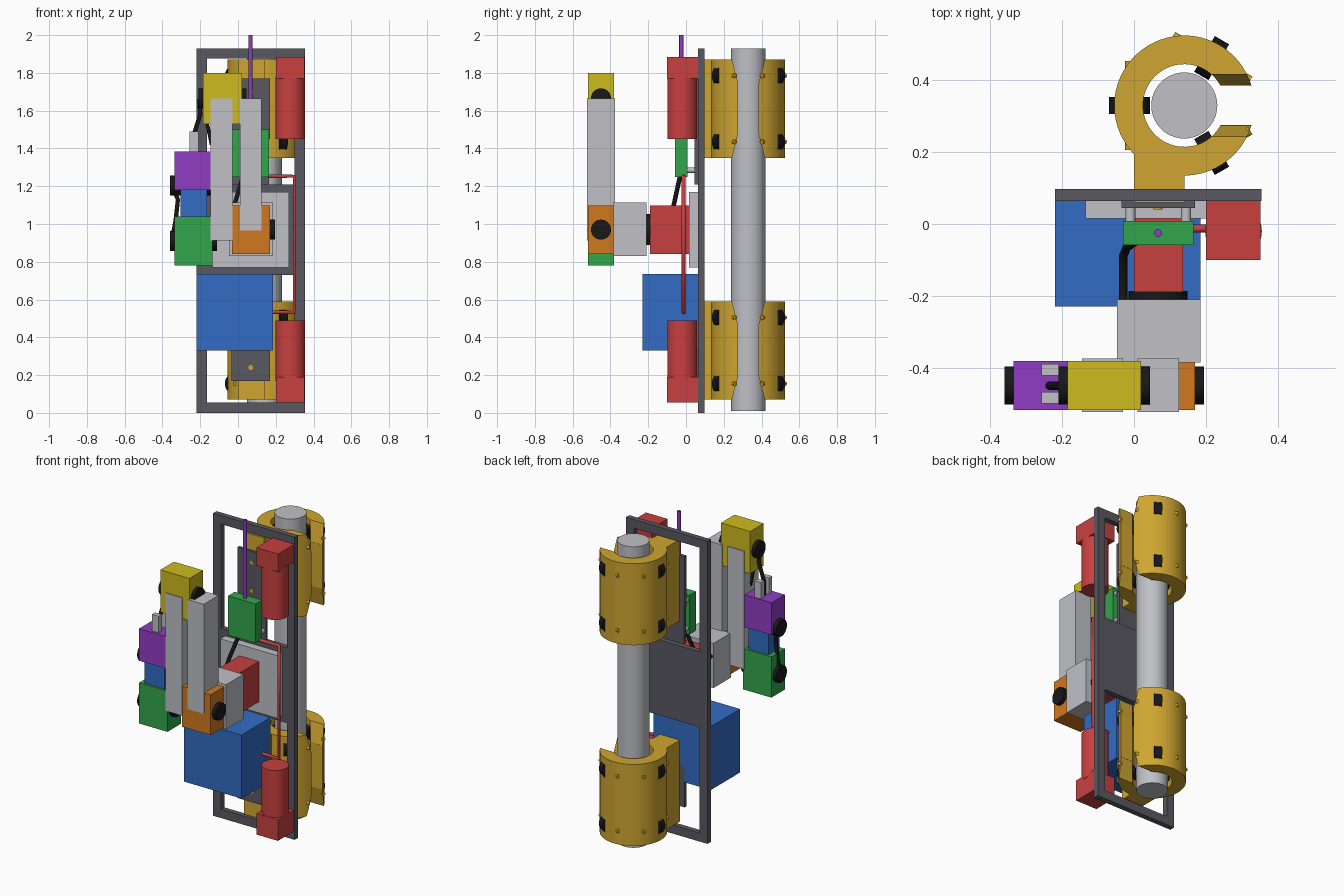
import bpy
import bmesh
import math
from mathutils import Vector

if "Cube" in bpy.data.objects:
    bpy.data.objects.remove(bpy.data.objects["Cube"], do_unlink=True)


def material(name, r, g, b):
    m = bpy.data.materials.new(name)
    m.use_nodes = True
    col = tuple((c / 255) ** 2.2 for c in (r, g, b)) + (1,)
    m.diffuse_color = col
    m.node_tree.nodes["Principled BSDF"].inputs["Base Color"].default_value = col
    return m


DARK = material("dark grey", 90, 89, 97)
LIGHT = material("light grey", 190, 191, 197)
GOLD = material("gold", 207, 165, 52)
BLACK = material("black", 30, 30, 30)
RED = material("red", 199, 66, 66)
BLUE = material("blue", 54, 108, 196)
GREEN = material("green", 54, 164, 76)
PURPLE = material("purple", 143, 64, 194)
YELLOW = material("yellow", 205, 185, 36)
ORANGE = material("orange", 208, 120, 36)


def finish(name, bm, mat, smooth=False):
    bmesh.ops.recalc_face_normals(bm, faces=bm.faces)
    me = bpy.data.meshes.new(name)
    bm.to_mesh(me)
    bm.free()
    ob = bpy.data.objects.new(name, me)
    bpy.context.collection.objects.link(ob)
    if mat:
        me.materials.append(mat)
    if smooth:
        shade(ob)
    return ob


def shade(ob):
    bpy.ops.object.select_all(action='DESELECT')
    ob.select_set(True)
    bpy.context.view_layer.objects.active = ob
    bpy.ops.object.shade_smooth_by_angle(angle=math.radians(35))


def box(name, x, y, z, mat):
    """Box from (low, high) ranges."""
    bm = bmesh.new()
    bmesh.ops.create_cube(bm, size=1)
    for v in bm.verts:
        v.co = [(r[0] + r[1]) / 2 + c * (r[1] - r[0]) for r, c in zip((x, y, z), v.co)]
    return finish(name, bm, mat)


def rod(name, a, b, radius, mat, sides=32):
    """Cylinder between two points."""
    a, b = Vector(a), Vector(b)
    d = b - a
    bm = bmesh.new()
    bmesh.ops.create_cone(bm, cap_ends=True, segments=sides, radius1=radius,
                          radius2=radius, depth=d.length)
    rot = d.to_track_quat('Z', 'Y')
    for v in bm.verts:
        v.co = rot @ v.co + (a + b) / 2
    return finish(name, bm, mat, True)


def prism(name, points, offset, mat):
    """Closed outline swept along an offset."""
    bm = bmesh.new()
    face = bm.faces.new([bm.verts.new(p) for p in points])
    ext = bmesh.ops.extrude_face_region(bm, geom=[face])
    bmesh.ops.translate(bm, vec=offset,
                        verts=[g for g in ext["geom"] if isinstance(g, bmesh.types.BMVert)])
    return finish(name, bm, mat)


def cable(name, points, radius, mat):
    cu = bpy.data.curves.new(name, 'CURVE')
    cu.dimensions = '3D'
    cu.bevel_depth = radius
    cu.bevel_resolution = 3
    cu.use_fill_caps = True
    sp = cu.splines.new('POLY')
    sp.points.add(len(points) - 1)
    for p, co in zip(sp.points, points):
        p.co = (*co, 1)
    cu.materials.append(mat)
    ob = bpy.data.objects.new(name, cu)
    bpy.context.collection.objects.link(ob)


# Backing frame with centre panel
FY = (0.064, 0.098)
for side, x in (("right", (-0.22, -0.165)), ("left", (0.3, 0.355))):
    box("frame_bar_" + side, x, FY, (0, 1.93), DARK)
for part, z in (("bottom", (0, 0.055)), ("panel", (0.73, 1.21)), ("top", (1.875, 1.93))):
    box("frame_" + part, (-0.165, 0.3), FY, z, DARK)

# Vertical pole
CX, CY = 0.14, 0.33
rod("pole", (CX, CY, 0.01), (CX, CY, 1.93), 0.092, LIGHT, 48)


# Open ring clamps with flared mouths, wheels and mounting plates
def arc(radius, z, half_gap):
    t = math.asin(half_gap / radius)
    n = 56
    angles = [t + (2 * math.pi - 2 * t) * i / n for i in range(n + 1)]
    return [(CX + radius * math.cos(a), CY + radius * math.sin(a), z) for a in angles]


def clamp(label, mid):
    low, high = mid - 0.26, mid + 0.26
    gap, flare, depth = 0.055, 0.085, 0.12
    outline = arc(0.195, low, gap) + arc(0.115, low, gap)[::-1]
    ring = prism("clamp_ring_" + label, outline, (0, 0, high - low), GOLD)
    # mouth flare cut at both ends
    for end, inward in ((low, 1), (high, -1)):
        prof = [(0.15, CY + w, end + inward * h) for w, h in
                ((-flare, 0), (flare, 0), (gap, depth), (-gap, depth))]
        prof = [(x, y + (y - CY) * 0.02, z) for x, y, z in prof]
        out = [(x, y, end - inward * 0.02) for x, y, z in prof[:2]]
        cutter = prism("flare_cutter", [out[0], out[1], prof[1], prof[2], prof[3], prof[0]],
                       (0.3, 0, 0), None)
        cutter.hide_render = True
        mod = ring.modifiers.new("flare", 'BOOLEAN')
        mod.operation = 'DIFFERENCE'
        mod.solver = 'EXACT'
        mod.object = cutter
        bpy.context.view_layer.objects.active = ring
        bpy.ops.object.modifier_apply(modifier=mod.name)
        bpy.data.objects.remove(cutter, do_unlink=True)
    shade(ring)
    box("clamp_arm_" + label, (0, 0.14), (0.06, 0.2), (low, high), GOLD)
    box("clamp_plate_" + label, (-0.035, 0.17), (0.045, 0.064), (mid - 0.16, mid + 0.16), DARK)
    for dz in (-0.09, 0.09):
        rod("clamp_bolt_" + label, (0.067, 0.041, mid + dz), (0.067, 0.06, mid + dz), 0.013, GOLD, 16)
    for dz in (-0.175, 0.175):
        for deg in (60, 180, 300):
            a = math.radians(deg)
            c = Vector((CX + 0.1525 * math.cos(a), CY + 0.1525 * math.sin(a), mid + dz))
            t = Vector((-math.sin(a), math.cos(a), 0))
            rod("clamp_wheel_" + label, c - t * 0.023, c + t * 0.023, 0.0575, BLACK)
            rod("wheel_axle_" + label, c - t * 0.124, c + t * 0.124, 0.012, GOLD, 12)


clamp("upper", 1.61)
clamp("lower", 0.33)

# Battery box and arm base plate
box("battery_box", (-0.22, 0.185), (-0.23, 0.064), (0.33, 0.735), BLUE)
box("arm_base_plate", (-0.135, 0.27), (0.015, 0.064), (0.77, 1.17), LIGHT)

# Red actuators and their pipe
for label, body, cap in (("upper", (1.45, 1.78), (1.77, 1.885)),
                         ("lower", (0.17, 0.49), (0.055, 0.19))):
    rod("actuator_body_" + label, (0.277, -0.02, body[0]), (0.277, -0.02, body[1]), 0.079, RED, 40)
    box("actuator_cap_" + label, (0.2, 0.352), (-0.1, 0.064), cap, RED)
cable("actuator_pipe", [(0.16, -0.013, 1.253), (0.298, -0.013, 1.253),
                        (0.298, -0.013, 0.533), (0.18, -0.013, 0.533)], 0.011, RED)

# Control box with antenna
box("control_box", (-0.03, 0.165), (-0.058, 0.008), (1.25, 1.5), GREEN)
box("control_plate", (-0.03, 0.165), (0.045, 0.064), (1.21, 1.54), DARK)
for x in (-0.01, 0.145):
    for z in (1.285, 1.465):
        rod("control_standoff", (x, 0.005, z), (x, 0.05, z), 0.014, LIGHT, 16)
rod("antenna", (0.067, -0.025, 1.5), (0.067, -0.025, 2), 0.011, PURPLE, 16)

# Shoulder
box("shoulder_motor", (0, 0.137), (-0.19, 0.015), (0.84, 1.098), RED)
rod("shoulder_disc", (0.067, -0.212, 0.97), (0.067, -0.187, 0.97), 0.082, BLACK)
box("shoulder_block", (-0.047, 0.185), (-0.385, -0.21), (0.83, 1.115), LIGHT)
cable("shoulder_cable", [(0.03, -0.03, 1.26), (-0.02, -0.065, 1.1),
                         (-0.03, -0.09, 1.03), (-0.03, -0.215, 1.03)], 0.012, BLACK)

# Arm joints: motor boxes with a disc at each end
JY, JM = (-0.518, -0.382), -0.45


def joint(name, x, z, disc_z, mat):
    box(name, x, JY, z, mat)
    rod(name + "_discs", (x[0] - 0.025, JM, disc_z), (x[1] + 0.025, JM, disc_z), 0.053, BLACK)


joint("elbow_lower", (-0.032, 0.17), (0.84, 1.098), 0.97, ORANGE)
joint("elbow_upper", (-0.185, 0.02), (1.53, 1.8), 1.665, YELLOW)
joint("wrist_lower", (-0.335, -0.135), (0.78, 1.04), 0.91, GREEN)
joint("wrist_upper", (-0.335, -0.145), (1.18, 1.385), 1.205, PURPLE)
box("wrist_link", (-0.305, -0.165), (-0.505, -0.395), (1.03, 1.19), BLUE)

# Arm links
box("arm_link_inner", (0.01, 0.125), (-0.523, -0.375), (0.966, 1.665), LIGHT)
box("arm_link_outer", (-0.145, -0.03), (-0.523, -0.375), (0.913, 1.665), LIGHT)

# Gripper fingers and cables
for y in ((-0.5, -0.468), (-0.422, -0.39)):
    box("gripper_finger", (-0.257, -0.21), y, (1.38, 1.49), LIGHT)
cable("elbow_cable", [(-0.205, JM, 1.66), (-0.2, JM, 1.58), (-0.235, JM, 1.47),
                      (-0.235, JM, 1.38)], 0.012, BLACK)
cable("elbow_cable_short", [(-0.165, JM, 1.54), (-0.14, JM, 1.42)], 0.01, BLACK)
cable("wrist_cable", [(-0.35, JM, 1.2), (-0.318, JM, 1.13), (-0.33, JM, 1.02),
                      (-0.35, JM, 0.91)], 0.012, BLACK)
